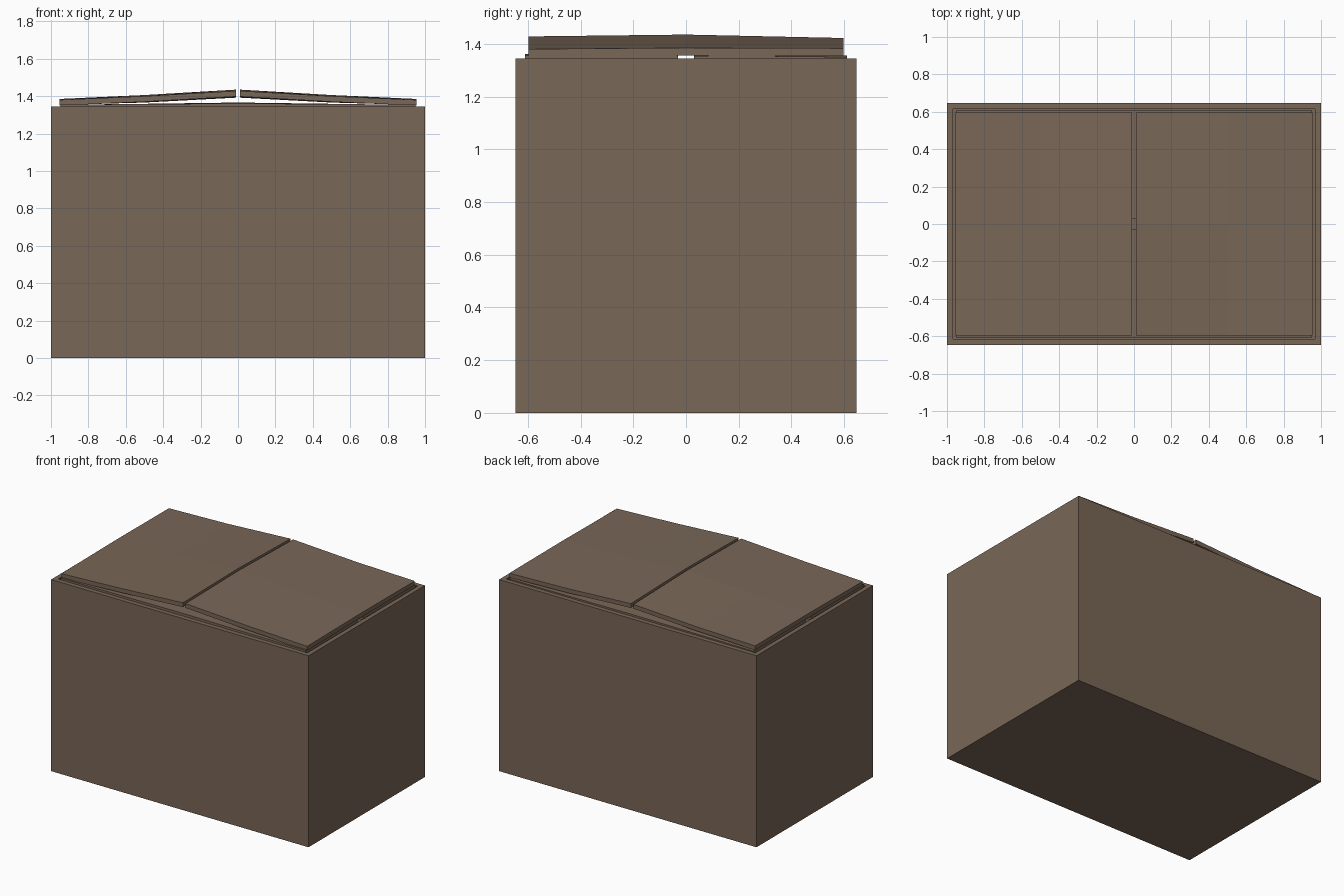
import bpy, bmesh

if "Cube" in bpy.data.objects:
    bpy.data.objects.remove(bpy.data.objects["Cube"])

card = bpy.data.materials.new("cardboard")
card.diffuse_color = (0.19, 0.135, 0.095, 1)
card.use_nodes = True
card.node_tree.nodes["Principled BSDF"].inputs["Base Color"].default_value = card.diffuse_color


def finish(name, bm):
    bmesh.ops.recalc_face_normals(bm, faces=bm.faces)
    me = bpy.data.meshes.new(name)
    bm.to_mesh(me)
    bm.free()
    me.materials.append(card)
    ob = bpy.data.objects.new(name, me)
    bpy.context.collection.objects.link(ob)
    return ob


def flap(name, xs, ys, heights, thick):
    # thick sheet over a 3 x 3 grid; heights are rows of top z, one row per y
    bm = bmesh.new()
    top = [[bm.verts.new((x, y, z)) for x, z in zip(xs, row)]
           for y, row in zip(ys, heights)]
    faces = [bm.faces.new((top[j][i], top[j][i + 1], top[j + 1][i + 1], top[j + 1][i]))
             for j in range(2) for i in range(2)]
    ext = bmesh.ops.extrude_face_region(bm, geom=faces, use_keep_orig=True)
    low = [g for g in ext["geom"] if isinstance(g, bmesh.types.BMVert)]
    bmesh.ops.translate(bm, verts=low, vec=(0, 0, -thick))
    return finish(name, bm)


# Open box body with thick walls
W, D, H, T = 1.0, 0.646, 1.345, 0.045
bm = bmesh.new()
bmesh.ops.create_cube(bm, size=1)
for v in bm.verts:
    v.co = (v.co.x * 2 * W, v.co.y * 2 * D, (v.co.z + 0.5) * H)
bm.faces.ensure_lookup_table()
lid = max(bm.faces, key=lambda f: f.calc_center_median().z)
bmesh.ops.inset_region(bm, faces=[lid], thickness=T)
hole = bmesh.ops.extrude_discrete_faces(bm, faces=[lid])["faces"][0]
bmesh.ops.translate(bm, verts=hole.verts, vec=(0, 0, T - H))
finish("box_body", bm)

# Inner flaps, folded first from the front and back edges
for name, s, edge in (("inner_flap_front", -1, 1.355), ("inner_flap_back", 1, 1.35)):
    flap(name, (-0.95, 0, 0.95), (s * 0.61, s * 0.32, s * 0.03),
         ((edge, edge + 0.006, edge), (1.353, 1.362, 1.353), (1.353, 1.366, 1.353)), 0.03)

# Outer flaps, bowed upward and meeting at the centre
for name, s in (("outer_flap_left", -1), ("outer_flap_right", 1)):
    flap(name, (s * 0.955, s * 0.5, s * 0.01), (-0.597, 0, 0.597),
         ((1.38, 1.40, 1.428), (1.385, 1.406, 1.435), (1.383, 1.396, 1.422)), 0.03)
